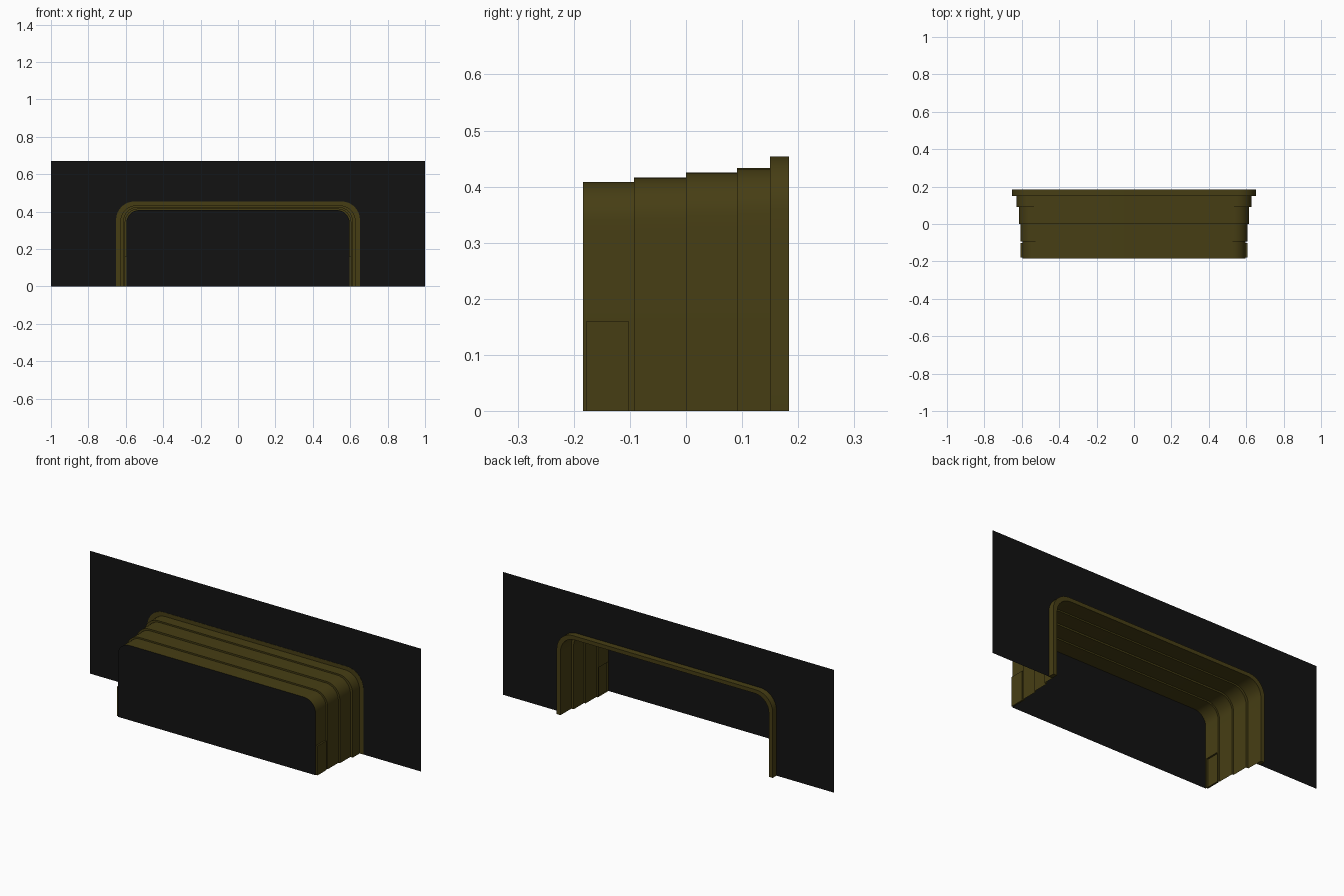
import bpy, bmesh, math

if "Cube" in bpy.data.objects:
    bpy.data.objects.remove(bpy.data.objects["Cube"])


def material(name, rgb):
    m = bpy.data.materials.new(name)
    m.diffuse_color = (*rgb, 1)
    m.use_nodes = True
    m.node_tree.nodes["Principled BSDF"].inputs["Base Color"].default_value = m.diffuse_color
    return m


OLIVE = material("olive", (0.062, 0.048, 0.007))
BLACK = material("black", (0.006, 0.006, 0.006))
SEG = 8


def arch(w, h, r):
    """Rounded-top arch outline in x, z, running from right foot to left foot."""
    right = [(w, 0.0)]
    for i in range(SEG + 1):
        a = math.pi / 2 * i / SEG
        right.append((w - r + r * math.cos(a), h - r + r * math.sin(a)))
    return right + [(-x, z) for x, z in reversed(right)]


def finish(bm, name, mat, smooth=False):
    me = bpy.data.meshes.new(name)
    bm.to_mesh(me)
    bm.free()
    me.materials.append(mat)
    ob = bpy.data.objects.new(name, me)
    bpy.context.collection.objects.link(ob)
    if smooth:
        bpy.ops.object.select_all(action='DESELECT')
        ob.select_set(True)
        bpy.context.view_layer.objects.active = ob
        bpy.ops.object.shade_smooth_by_angle(angle=math.radians(30))
    return ob


def loft(rings, closed=False):
    """Skin a list of (arch size, y); closed makes a solid frame with foot caps."""
    bm = bmesh.new()
    rows = [[bm.verts.new((x, y, z)) for x, z in arch(*size)] for size, y in rings]
    pairs = list(zip(rows, rows[1:] + rows[:1])) if closed else list(zip(rows, rows[1:]))
    for a, b in pairs:
        for i in range(len(a) - 1):
            bm.faces.new((a[i], a[i + 1], b[i + 1], b[i]))
    if closed:
        for end in (0, -1):
            bm.faces.new([row[end] for row in rows])
    bmesh.ops.recalc_face_normals(bm, faces=bm.faces)
    return bm


def flat(outline, y, name):
    bm = bmesh.new()
    bm.faces.new([bm.verts.new((x, y, z)) for x, z in outline])
    return finish(bm, name, BLACK)


# Stepped hood: four sections widening towards the back
FRONT = (0.597, 0.408, 0.07)
STEPS = [(FRONT, -0.184, -0.093),
         ((0.606, 0.416, 0.075), -0.093, 0.0),
         ((0.615, 0.425, 0.08), 0.0, 0.091),
         ((0.629, 0.433, 0.085), 0.091, 0.15)]
bm = loft([(size, y) for size, y0, y1 in STEPS for y in (y0, y1)])

# Raised rectangular pads low on both sides of the front section
Y0, Y1, TOP = -0.178, -0.102, 0.16
for co, no in (((0, Y0, 0), (0, 1, 0)), ((0, Y1, 0), (0, 1, 0)), ((0, 0, TOP), (0, 0, 1))):
    bmesh.ops.bisect_plane(bm, geom=bm.verts[:] + bm.edges[:] + bm.faces[:],
                           plane_co=co, plane_no=no)
for side in (1, -1):
    pad = []
    for f in bm.faces:
        c = f.calc_center_median()
        if c.x * side > 0.5 and Y0 < c.y < Y1 and c.z < TOP:
            pad.append(f)
    new = bmesh.ops.extrude_face_region(bm, geom=pad)["geom"]
    moved = [v for v in new if isinstance(v, bmesh.types.BMVert)]
    bmesh.ops.translate(bm, verts=moved, vec=(0.009 * side, 0, 0))
    bmesh.ops.delete(bm, geom=[f for f in pad if f.is_valid], context='FACES_ONLY')
finish(bm, "stepped_hood", OLIVE, True)

# Solid lip framing the opening at the back
OUTER, INNER = (0.652, 0.454, 0.098), (0.629, 0.433, 0.085)
finish(loft([(INNER, 0.15), (OUTER, 0.15), (OUTER, 0.184), (INNER, 0.184)], True),
       "opening_lip", OLIVE, True)

# Front panel closing the hood
flat(arch(*FRONT), -0.184, "front_panel")

# Back wall with the arch cut out
flat(arch(*OUTER) + [(-1, 0), (-1, 0.67), (1, 0.67), (1, 0)], 0.151, "back_wall")
